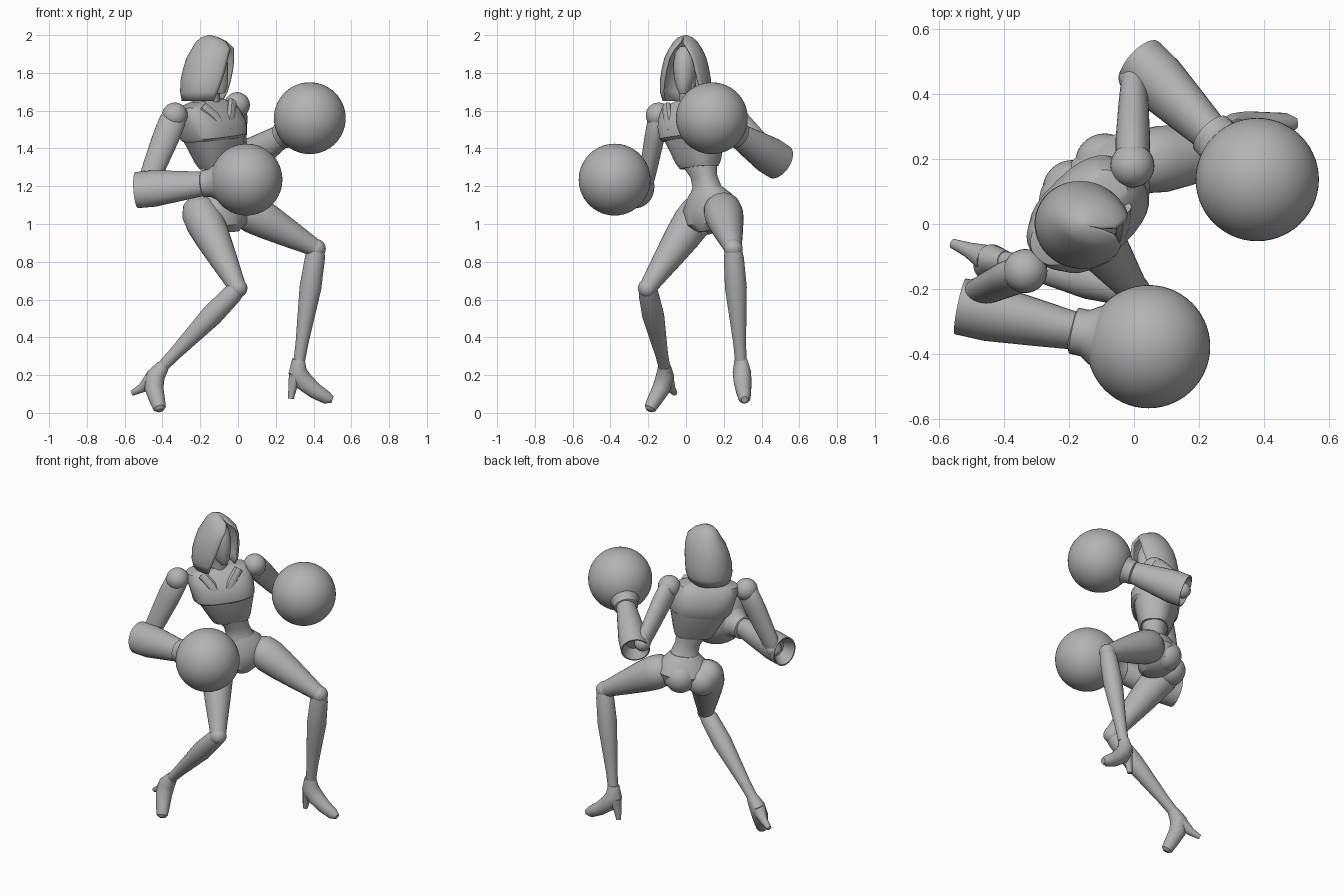
import bpy, bmesh
from math import cos, sin, pi, radians
from mathutils import Vector as V

cube = bpy.data.objects.get("Cube")
if cube:
    bpy.data.objects.remove(cube)

grey = bpy.data.materials.new("plain grey")
grey.use_nodes = True
grey.diffuse_color = (0.45, 0.45, 0.45, 1)
grey.node_tree.nodes["Principled BSDF"].inputs["Base Color"].default_value = (0.45, 0.45, 0.45, 1)
parts = []


def finish(name, bm):
    bmesh.ops.recalc_face_normals(bm, faces=bm.faces[:])
    mesh = bpy.data.meshes.new(name)
    bm.to_mesh(mesh)
    bm.free()
    mesh.materials.append(grey)
    ob = bpy.data.objects.new(name, mesh)
    bpy.context.collection.objects.link(ob)
    parts.append(ob)
    return ob


def power(v, e):
    return (1 if v >= 0 else -1) * abs(v) ** e


def loft(name, rings, n=28, e=1.0):
    """Skin rings given as (centre, side axis, depth axis); e below 1 squares them off."""
    bm = bmesh.new()
    loops = []
    for c, a, b in rings:
        angles = [2 * pi * i / n for i in range(n)]
        loops.append([bm.verts.new(c + a * power(cos(t), e) + b * power(sin(t), e)) for t in angles])
    for lo, hi in zip(loops, loops[1:]):
        for i in range(n):
            j = (i + 1) % n
            bm.faces.new((lo[i], lo[j], hi[j], hi[i]))
    bm.faces.new(loops[0])
    bm.faces.new(loops[-1])
    return finish(name, bm)


def tube(name, path, radii, up=V((0, 0, 1)), flat=1.0, n=24):
    """Skin along a path, rings square to the path."""
    rings = []
    for i, p in enumerate(path):
        d = (path[min(i + 1, len(path) - 1)] - path[max(i - 1, 0)]).normalized()
        side = d.cross(up).normalized()
        rings.append((p, side * radii[i] * flat, side.cross(d) * radii[i]))
    return loft(name, rings, n)


def limb(name, p, q, profile, up=V((0.3, 0.4, 1)), flat=1.0):
    """Straight limb turned from (fraction, radius) pairs."""
    d = (q - p).normalized()
    side = d.cross(up).normalized()
    other = side.cross(d)
    return loft(name, [(p.lerp(q, t), side * r * flat, other * r) for t, r in profile])


def ball(name, c, r, seg=40):
    bm = bmesh.new()
    bmesh.ops.create_uvsphere(bm, u_segments=seg, v_segments=seg // 2, radius=r)
    bmesh.ops.translate(bm, vec=c, verts=bm.verts)
    return finish(name, bm)


# Torso, facing between +x and -y
side = V((0.71, 0.69, 0.1))
front = V((0.7, -0.71, 0))


def body(name, sections, e):
    return loft(name, [(V((x, y, z)), side * a, front * b) for x, y, z, a, b in sections], 32, e)


body("bodice", [(-0.1, 0.07, 1.30, 0.11, 0.08), (-0.105, 0.065, 1.33, 0.125, 0.098),
                (-0.13, 0.045, 1.47, 0.178, 0.128)], 0.75)
body("jacket", [(-0.13, 0.04, 1.45, 0.175, 0.125), (-0.13, 0.035, 1.465, 0.185, 0.138),
                (-0.14, 0.03, 1.53, 0.192, 0.143), (-0.16, 0.025, 1.59, 0.193, 0.115),
                (-0.17, 0.02, 1.63, 0.18, 0.085), (-0.165, 0.02, 1.655, 0.09, 0.06)], 0.75)
body("waist", [(-0.07, 0.115, 1.14, 0.11, 0.09), (-0.07, 0.11, 1.2, 0.08, 0.068),
               (-0.08, 0.095, 1.25, 0.074, 0.064), (-0.1, 0.07, 1.32, 0.1, 0.08)], 0.9)
body("pelvis", [(-0.05, 0.12, 0.96, 0.05, 0.06), (-0.07, 0.125, 1.0, 0.13, 0.11),
                (-0.08, 0.13, 1.08, 0.165, 0.125), (-0.075, 0.125, 1.15, 0.13, 0.1),
                (-0.07, 0.115, 1.19, 0.085, 0.075)], 0.95)
for name, c in (("left_buttock", (-0.09, 0.187, 1.06)), ("right_buttock", (-0.19, 0.105, 1.035))):
    ball(name, c, 0.092)
# Low lapels running down to the jacket front
for name, s in (("left_lapel", 1), ("right_lapel", -1)):
    base = V((-0.155, 0.02, 0))
    tube(name, [base + side * 0.11 * s + front * 0.065 + V((0, 0, 1.635)),
                base + side * 0.06 * s + front * 0.107 + V((0, 0, 1.575)),
                base + side * 0.015 * s + front * 0.135 + V((0, 0, 1.5))],
         [0.022, 0.022, 0.012], front, 1.3, 8)

# Neck, face and hood
limb("neck", V((-0.15, 0.02, 1.6)), V((-0.13, 0, 1.78)), [(0, 0.06), (0.5, 0.045), (1, 0.05)])
yaw = radians(-14)
face_dir, face_side = V((cos(yaw), sin(yaw), 0)), V((-sin(yaw), cos(yaw), 0))
loft("face", [(V((-0.15, 0, z)) + face_dir * o, face_dir * a, face_side * b) for z, o, a, b in (
    (1.69, 0.06, 0.02, 0.02), (1.72, 0.04, 0.055, 0.04), (1.78, 0.02, 0.08, 0.058),
    (1.85, 0.01, 0.088, 0.064), (1.91, 0, 0.075, 0.055), (1.94, 0, 0.04, 0.03))], 24)

bm = bmesh.new()
rows = []
for z, cx, a, b, opening in ((1.65, -0.17, 0.128, 0.12, 58), (1.70, -0.165, 0.142, 0.135, 52),
                             (1.76, -0.16, 0.145, 0.135, 45), (1.82, -0.15, 0.143, 0.125, 41),
                             (1.88, -0.14, 0.134, 0.11, 37), (1.93, -0.13, 0.115, 0.085, 27),
                             (1.965, -0.14, 0.084, 0.062, 8), (1.988, -0.148, 0.048, 0.038, 1),
                             (2.0, -0.15, 0.006, 0.006, 1)):
    row = []
    for i in range(33):
        t = radians(opening + (360 - 2 * opening) * i / 32)
        p = V((cx, -0.003, z)) + face_dir * a * cos(t) + face_side * b * sin(t)
        row.append(bm.verts.new(p))
    rows.append(row)
for lo, hi in zip(rows, rows[1:]):
    for i in range(32):
        bm.faces.new((lo[i], lo[i + 1], hi[i + 1], hi[i]))
bm.faces.new(rows[-1])
hood = finish("hood", bm)
thick = hood.modifiers.new("cloth", 'SOLIDIFY')
thick.thickness = 0.012
thick.offset = -1

# Arms: shoulder, elbow, cuff, glove centre, direction the upper arm is widest
arms = {"right": (V((-0.335, -0.145, 1.575)), V((-0.485, -0.215, 1.2)),
                  V((-0.53, -0.255, 1.18)), V((0.045, -0.378, 1.235)), V((-1, 0, 0))),
        "left": (V((-0.005, 0.18, 1.63)), V((0, 0.45, 1.36)),
                 V((0.022, 0.492, 1.33)), V((0.38, 0.137, 1.56)), V((0, 1, 0)))}
for name, (shoulder, elbow, cuff, glove, wide) in arms.items():
    ball(name + "_shoulder", shoulder, 0.068, seg=28)
    limb(name + "_upper_arm", shoulder, elbow,
         [(0.02, 0.062), (0.06, 0.07), (0.3, 0.071), (0.7, 0.062), (1, 0.052)], wide, 0.75)
    ball(name + "_elbow", elbow, 0.048, seg=24)
    # Hollow cuff at the elbow, tapering to the wrist
    limb(name + "_forearm", cuff, glove,
         [(0.09, 0.05), (0.02, 0.08), (-0.01, 0.09), (-0.01, 0.098), (0.15, 0.099),
          (0.4, 0.081), (0.62, 0.064)], flat=0.87)
    limb(name + "_glove_wrist", cuff, glove,
         [(0.59, 0.06), (0.6, 0.072), (0.66, 0.073), (0.73, 0.098), (0.8, 0.13)])
    ball(name + "_glove", glove, 0.19, seg=56)

# Legs: hip, knee, ankle, then shoe path and heel spike
legs = {"right": (V((-0.195, 0.06, 1.05)), V((0, -0.205, 0.66)), V((-0.4, -0.115, 0.245)),
                  [(-0.395, -0.115, 0.25), (-0.435, -0.11, 0.2), (-0.445, -0.13, 0.13),
                   (-0.428, -0.165, 0.07), (-0.415, -0.19, 0.025), (-0.412, -0.197, 0.012)],
                  [(-0.455, -0.105, 0.18), (-0.51, -0.08, 0.13), (-0.56, -0.06, 0.105)]),
        "left": (V((0.05, 0.195, 1.07)), V((0.415, 0.25, 0.87)), V((0.325, 0.29, 0.28)),
                 [(0.32, 0.29, 0.285), (0.315, 0.295, 0.22), (0.35, 0.3, 0.165),
                  (0.41, 0.305, 0.115), (0.47, 0.31, 0.08), (0.5, 0.31, 0.07)],
                 [(0.31, 0.295, 0.2), (0.29, 0.295, 0.14), (0.28, 0.295, 0.075)])}
for name, (hip, knee, ankle, shoe, heel) in legs.items():
    limb(name + "_thigh", hip, knee,
         [(-0.2, 0.035), (-0.15, 0.072), (-0.05, 0.098), (0.1, 0.103), (0.3, 0.094),
          (0.6, 0.074), (0.85, 0.056), (1, 0.046)])
    ball(name + "_knee", knee, 0.05, seg=24)
    limb(name + "_shin", knee, ankle,
         [(0, 0.044), (0.08, 0.053), (0.35, 0.058), (0.6, 0.046), (0.85, 0.034), (1, 0.031)])
    shoe_up = V((0.3, 0.2, 1)) if name == "left" else V((-1, 0.3, 0))
    tube(name + "_shoe", [V(p) for p in shoe], [0.034, 0.05, 0.05, 0.042, 0.034, 0.018], shoe_up, 0.95)
    tube(name + "_heel", [V(p) for p in heel], [0.042, 0.024, 0.015], V((0, 1, 0)), n=12)

# Smooth shading with crisp edges
bpy.ops.object.select_all(action='DESELECT')
for ob in parts:
    ob.select_set(True)
bpy.context.view_layer.objects.active = parts[0]
bpy.ops.object.shade_smooth_by_angle(angle=radians(35))
